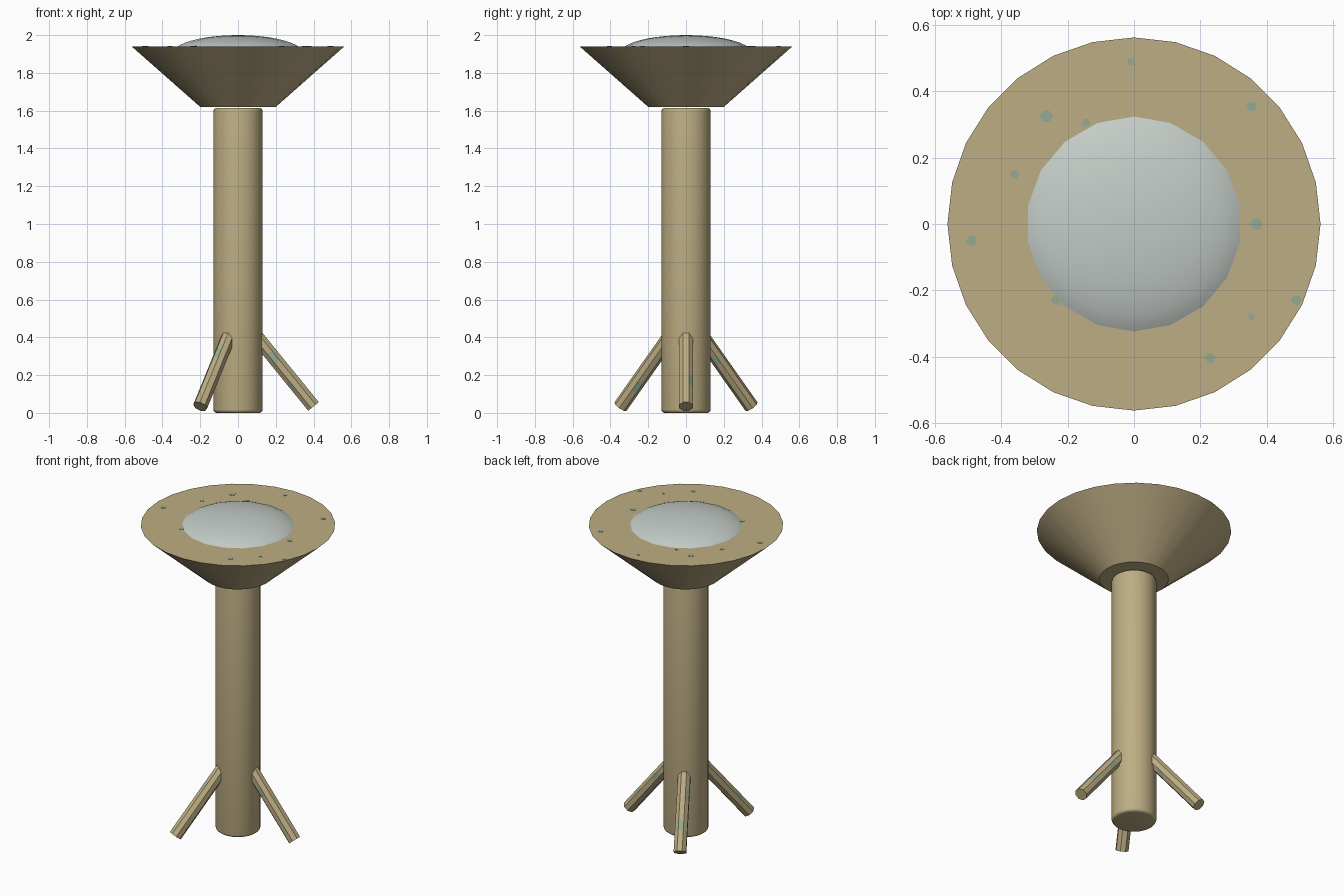
import bpy, bmesh, math
from mathutils import Matrix, Vector

if "Cube" in bpy.data.objects:
    bpy.data.objects.remove(bpy.data.objects["Cube"])


def material(name, rgb):
    m = bpy.data.materials.new(name)
    m.use_nodes = True
    m.diffuse_color = (*rgb, 1)
    m.node_tree.nodes["Principled BSDF"].inputs["Base Color"].default_value = (*rgb, 1)
    return m


TAN = material("tan", (0.51, 0.42, 0.23))
GLASS = material("pale_grey_glass", (0.55, 0.6, 0.57))
TEAL = material("grey_green", (0.3, 0.41, 0.29))


def lathe(name, profile, sides, start=0.0, mats=(TAN,), matrix=Matrix(), smooth=True):
    """Revolve (radius, height) points around z; ends are capped."""
    bm = bmesh.new()
    rings = []
    for r, z in profile:
        if r == 0:
            rings.append([bm.verts.new((0, 0, z))])
            continue
        angles = [start + math.tau * i / sides for i in range(sides)]
        rings.append([bm.verts.new((r * math.cos(a), r * math.sin(a), z)) for a in angles])
    for low, high in zip(rings, rings[1:]):
        for i in range(sides):
            j = (i + 1) % sides
            if len(high) == 1:
                bm.faces.new((low[i], low[j], high[0]))
            else:
                bm.faces.new((low[i], low[j], high[j], high[i]))
    for ring in (rings[0], rings[-1]):
        if len(ring) > 1:
            bm.faces.new(ring)
    bmesh.ops.recalc_face_normals(bm, faces=bm.faces)
    bm.transform(matrix)
    mesh = bpy.data.meshes.new(name)
    bm.to_mesh(mesh)
    bm.free()
    for m in mats:
        mesh.materials.append(m)
    ob = bpy.data.objects.new(name, mesh)
    bpy.context.collection.objects.link(ob)
    if smooth:
        bpy.ops.object.select_all(action="DESELECT")
        ob.select_set(True)
        bpy.context.view_layer.objects.active = ob
        bpy.ops.object.shade_smooth_by_angle(angle=math.radians(35))
    return ob


# Column with rounded rims
R, B, TOP = 0.13, 0.018, 1.615
bend = [math.pi / 2 * i / 4 for i in range(5)]
column = [(R - B + B * math.sin(a), B - B * math.cos(a)) for a in bend]
column += [(R - B + B * math.cos(a), TOP - B + B * math.sin(a)) for a in bend]
lathe("column", column, 32)

# Flared bowl with a flat top
RIM = 1.94
lathe("bowl", [(0.2, 1.62), (0.563, RIM)], 28)

# Shallow lens dome
dome = []
for i in range(9):
    a = math.radians(20 + 70 * i / 8)
    dome.append((0.355 * math.cos(a) if i < 8 else 0, 1.9 + 0.1 * math.sin(a)))
lathe("lens_dome", dome, 18, start=math.pi / 2, mats=(GLASS,))

# Three splayed legs with weathered patches
foot, head = Vector((0.4, 0, 0.034)), Vector((0.09, 0, 0.415))
axis = head - foot
tilt = axis.to_track_quat("Z", "Y").to_matrix().to_4x4()
STEPS = 8
for n, name in enumerate(("leg_left", "leg_back_right", "leg_front_right")):
    place = Matrix.Rotation(math.tau * n / 3, 4, "Z") @ Matrix.Translation(foot) @ tilt
    tube = [(0.039, axis.length * s / STEPS) for s in range(STEPS + 1)]
    leg = lathe(name, tube, 8, start=math.pi / 8, mats=(TAN, TEAL), matrix=place, smooth=False)
    for p in leg.data.polygons:
        step, side = divmod(p.index, 8)
        if step in (2, 5) and (side + step + n) % 4 == 0:
            p.material_index = 1

# Small flecks on the rim
flecks = [(-0.265, 0.325, 0.02), (-0.145, 0.305, 0.013), (-0.36, 0.15, 0.014),
          (-0.49, -0.05, 0.017), (0.355, 0.355, 0.016), (0.37, 0, 0.019),
          (0.49, -0.23, 0.016), (0.23, -0.405, 0.016), (-0.235, -0.23, 0.016),
          (0.355, -0.28, 0.011), (-0.01, 0.49, 0.012)]
for x, y, r in flecks:
    lathe("rim_fleck", [(r, RIM - 0.001), (r, RIM + 0.002)], 6, mats=(TEAL,),
          matrix=Matrix.Translation((x, y, 0)), smooth=False)
